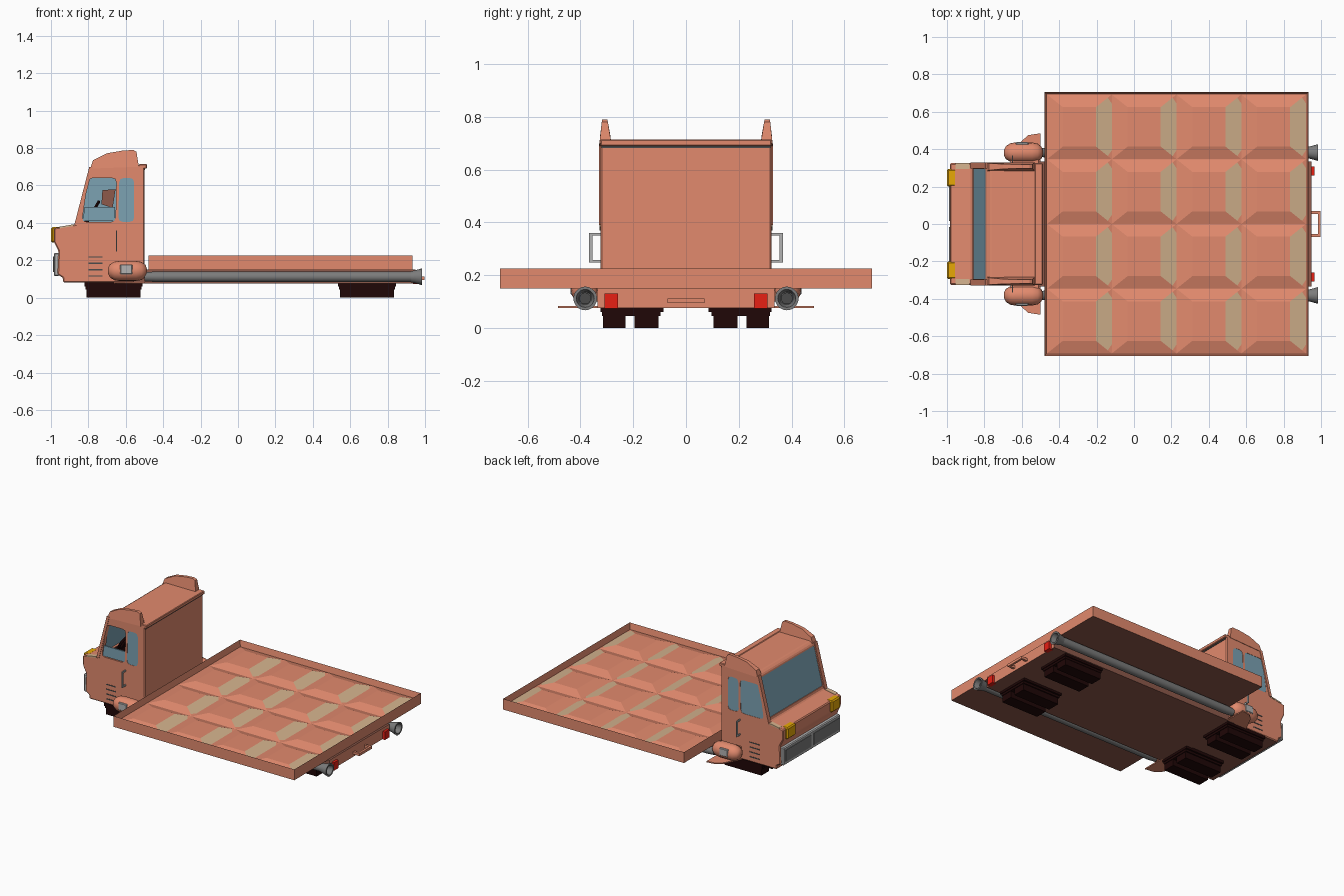
import bpy, bmesh, math
from mathutils import Vector

if "Cube" in bpy.data.objects:
    bpy.data.objects.remove(bpy.data.objects["Cube"])


def mat(name, r, g, b):
    m = bpy.data.materials.new(name)
    m.diffuse_color = (r, g, b, 1)
    m.use_nodes = True
    m.node_tree.nodes["Principled BSDF"].inputs["Base Color"].default_value = m.diffuse_color
    return m


PAINT = mat("salmon paint", 0.76, 0.255, 0.155)
TAN = mat("tan panel", 0.66, 0.45, 0.27)
GLASS = mat("blue glass", 0.20, 0.36, 0.45)
BLACK = mat("dark rubber", 0.014, 0.002, 0.002)
BROWN = mat("underside brown", 0.27, 0.10, 0.07)
GREY = mat("pipe grey", 0.20, 0.20, 0.20)
LIGHT = mat("light metal", 0.45, 0.45, 0.45)
YELLOW = mat("amber lamp", 0.85, 0.42, 0.002)
RED = mat("red lamp", 0.80, 0.014, 0.007)
DARK = mat("dark grey", 0.07, 0.07, 0.07)


def finish(name, bm, *mats):
    bmesh.ops.recalc_face_normals(bm, faces=bm.faces)
    me = bpy.data.meshes.new(name)
    bm.to_mesh(me)
    bm.free()
    for m in mats:
        me.materials.append(m)
    ob = bpy.data.objects.new(name, me)
    bpy.context.collection.objects.link(ob)
    return ob


def activate(ob):
    bpy.ops.object.select_all(action='DESELECT')
    ob.select_set(True)
    bpy.context.view_layer.objects.active = ob


def prism(name, pts, a, b, m, axis='y', bevel=0):
    """Extrude a 2D outline (xz for axis y, xy for axis z) from a to b."""
    bm = bmesh.new()
    put = (lambda p, t: (p[0], t, p[1])) if axis == 'y' else (lambda p, t: (p[0], p[1], t))
    lo = [bm.verts.new(put(p, a)) for p in pts]
    hi = [bm.verts.new(put(p, b)) for p in pts]
    bm.faces.new(lo)
    bm.faces.new(hi)
    n = len(pts)
    for i in range(n):
        bm.faces.new((lo[i], lo[(i + 1) % n], hi[(i + 1) % n], hi[i]))
    bmesh.ops.recalc_face_normals(bm, faces=bm.faces)
    if bevel:
        bmesh.ops.bevel(bm, geom=bm.edges[:], offset=bevel, segments=1, affect='EDGES')
    return finish(name, bm, m)


def box(name, x0, x1, y0, y1, z0, z1, m, bevel=0):
    return prism(name, [(x0, z0), (x1, z0), (x1, z1), (x0, z1)], y0, y1, m, bevel=bevel)


def rounded(pts, r):
    """Round every corner of an outline."""
    out = []
    for i, p in enumerate(pts):
        p = Vector(p)
        a = p + (Vector(pts[i - 1]) - p).normalized() * r
        b = p + (Vector(pts[(i + 1) % len(pts)]) - p).normalized() * r
        out += [tuple(a), tuple((a + b) / 4 + p / 2), tuple(b)]
    return out


def lathe(name, prof, y, z, m, n=20):
    """Spin (x, radius) points about a line along x."""
    bm = bmesh.new()
    rings = [[bm.verts.new((x, y + r * math.cos(2 * math.pi * i / n), z + r * math.sin(2 * math.pi * i / n)))
              for i in range(n)] for x, r in prof]
    for a, b in zip(rings, rings[1:]):
        for i in range(n):
            bm.faces.new((a[i], a[(i + 1) % n], b[(i + 1) % n], b[i]))
    bm.faces.new(rings[0])
    bm.faces.new(rings[-1])
    ob = finish(name, bm, m)
    activate(ob)
    bpy.ops.object.shade_smooth_by_angle(angle=math.radians(35))


def cut(ob, cutter):
    mod = ob.modifiers.new("cut", 'BOOLEAN')
    mod.operation, mod.solver, mod.object = 'DIFFERENCE', 'EXACT', cutter
    activate(ob)
    bpy.ops.object.modifier_apply(modifier=mod.name)
    bpy.data.objects.remove(cutter)


def brown_where(ob, test):
    ob.data.materials.append(BROWN)
    for p in ob.data.polygons:
        if test(p):
            p.material_index = len(ob.data.materials) - 1


# Cab shell, hollowed, with window openings
cab = prism("cab", [(-0.50, 0.08), (-0.935, 0.08), (-0.935, 0.105), (-0.965, 0.125), (-0.96, 0.25),
                    (-0.985, 0.30), (-0.985, 0.372), (-0.868, 0.392), (-0.79, 0.695), (-0.765, 0.71),
                    (-0.50, 0.71)], -0.325, 0.325, PAINT, bevel=0.006)
cut(cab, prism("cavity", [(-0.84, 0.22), (-0.53, 0.22), (-0.53, 0.685), (-0.765, 0.685), (-0.835, 0.41)],
               -0.30, 0.30, PAINT))
cut(cab, prism("screen_hole", [(-0.91, 0.415), (-0.80, 0.415), (-0.735, 0.68), (-0.84, 0.68)],
               -0.295, 0.295, PAINT))
door = rounded([(-0.835, 0.405), (-0.655, 0.405), (-0.65, 0.64), (-0.80, 0.64)], 0.025)
rear = rounded([(-0.64, 0.405), (-0.555, 0.405), (-0.555, 0.64), (-0.635, 0.64)], 0.025)
for outline in (door, rear):
    cut(cab, prism("window_hole", outline, -0.4, 0.4, PAINT))
brown_where(cab, lambda p: p.normal.z < -0.9 and p.center.z < 0.09)

# Glass; the pane in the -y door is wound down
prism("windscreen", [(-0.859, 0.41), (-0.851, 0.41), (-0.783, 0.685), (-0.791, 0.685)], -0.299, 0.299, GLASS)
for s in (-1, 1):
    a, b = sorted((s * 0.314, s * 0.323))
    prism("rear_side_window", rear, a, b, GLASS)
    low = [(-0.83, 0.41), (-0.657, 0.41), (-0.657, 0.485), (-0.82, 0.485)]
    prism("door_window", low if s < 0 else door, a, b, GLASS)

# Interior: seats, dashboard and steering wheel
for s in (-1, 1):
    y = s * 0.15
    box("seat_base", -0.74, -0.57, y - 0.09, y + 0.09, 0.22, 0.36, BROWN, 0.012)
    prism("seat_back", [(-0.66, 0.34), (-0.59, 0.34), (-0.56, 0.56), (-0.61, 0.56)], y - 0.08, y + 0.08, BROWN)
    prism("headrest", [(-0.73, 0.50), (-0.67, 0.48), (-0.655, 0.58), (-0.725, 0.575)], y - 0.06, y + 0.06, BROWN)
box("dashboard", -0.84, -0.80, -0.30, 0.30, 0.30, 0.41, BLACK)
bpy.ops.mesh.primitive_torus_add(major_radius=0.06, minor_radius=0.009, major_segments=20, minor_segments=6,
                                 location=(-0.775, -0.15, 0.46), rotation=(0, math.radians(-60), 0))
bpy.context.object.name = "steering_wheel"
bpy.context.object.data.materials.append(BLACK)
prism("steering_column", [(-0.82, 0.40), (-0.81, 0.39), (-0.77, 0.455), (-0.78, 0.465)], -0.165, -0.135, BLACK)

# Roof lip and groove
box("roof_lip", -0.53, -0.487, -0.325, 0.325, 0.69, 0.714, PAINT, 0.004)
box("roof_groove", -0.505, -0.497, -0.32, 0.32, 0.682, 0.69, DARK)

for s in (-1, 1):
    # Roof fin, narrower at the top
    fin = prism("roof_fin", [(-0.79, 0.69), (-0.775, 0.735), (-0.70, 0.772), (-0.62, 0.786), (-0.56, 0.79),
                             (-0.543, 0.78), (-0.53, 0.70)], *sorted((s * 0.283, s * 0.328)), PAINT)
    for v in fin.data.vertices:
        k = max(0, (v.co.z - 0.71) / 0.08)
        v.co.y += (s * 0.31 - v.co.y) * 0.55 * k
    # Front pillar strip and pale hood edge
    prism("pillar_trim", [(-0.875, 0.39), (-0.855, 0.39), (-0.775, 0.70), (-0.795, 0.70)],
          *sorted((s * 0.298, s * 0.329)), PAINT)
    prism("hood_edge", [(-0.955, 0.370), (-0.88, 0.383), (-0.88, 0.392), (-0.955, 0.379)],
          *sorted((s * 0.295, s * 0.327)), TAN)
    # Head lamps wrap over the hood edge
    box("head_lamp", -1.0, -0.95, *sorted((s * 0.20, s * 0.295)), 0.295, 0.377, YELLOW, 0.008)
    # Door handle loop
    y0, y1 = sorted((s * 0.32, s * 0.365))
    for z in (0.253, 0.355):
        box("handle_stub", -0.653, -0.646, y0, y1, z - 0.005, z + 0.005, LIGHT)
    box("handle_bar", -0.653, -0.646, *sorted((s * 0.355, s * 0.367)), 0.248, 0.36, LIGHT)
    # Side vents
    for i in range(4):
        box("side_vent", -0.80, -0.725, *sorted((s * 0.32, s * 0.327)), 0.112 + i * 0.034, 0.119 + i * 0.034, DARK)
    # Side tank with badge plate and step wing
    lathe("side_tank", [(-0.695, 0.015), (-0.685, 0.035), (-0.66, 0.05), (-0.635, 0.054), (-0.545, 0.054),
                        (-0.515, 0.048), (-0.495, 0.033), (-0.487, 0.012)], s * 0.382, 0.143, PAINT, 16)
    box("tank_plate", -0.63, -0.565, *sorted((s * 0.422, s * 0.438)), 0.125, 0.178, LIGHT, 0.004)
    box("tank_mount", -0.66, -0.51, *sorted((s * 0.31, s * 0.36)), 0.10, 0.17, PAINT)
    prism("step_wing", [(-0.67, s * 0.31), (-0.64, s * 0.37), (-0.605, s * 0.44), (-0.565, s * 0.475),
                        (-0.50, s * 0.485), (-0.50, s * 0.31)], 0.076, 0.084, PAINT, 'z')
    # Exhaust pipe with flared, hollow end
    lathe("exhaust_pipe", [(-0.50, 0.024), (-0.44, 0.028), (0.93, 0.028)], s * 0.382, 0.112, GREY)
    lathe("exhaust_flare", [(0.925, 0.030), (0.945, 0.034), (0.985, 0.045), (0.985, 0.034), (0.945, 0.024)],
          s * 0.382, 0.112, GREY)
    lathe("exhaust_core", [(0.94, 0.022), (0.952, 0.022)], s * 0.382, 0.112, DARK)
    # Tail lamp
    box("tail_lamp", 0.935, 0.966, *sorted((s * 0.258, s * 0.308)), 0.074, 0.13, RED)
    # Stepped ground pads, front and rear
    for x in (-0.665, 0.69):
        box("pad_top", x - 0.155, x + 0.155, *sorted((s * 0.085, s * 0.325)), 0.06, 0.082, BLACK)
        box("pad_middle", x - 0.15, x + 0.15, *sorted((s * 0.097, s * 0.318)), 0.045, 0.062, BLACK)
        for a, b in ((0.105, 0.195), (0.23, 0.315)):
            box("pad_foot", x - 0.145, x + 0.145, *sorted((s * a, s * b)), 0.0, 0.05, BLACK)

# Front bumper with two recesses
box("front_bumper", -0.985, -0.955, -0.315, 0.315, 0.115, 0.24, LIGHT, 0.006)
for y in (-0.155, 0.155):
    box("bumper_recess", -0.989, -0.98, y - 0.14, y + 0.14, 0.138, 0.22, GREY)

# Chassis and rear hitch loop
chassis = box("chassis", -0.56, 0.948, -0.335, 0.335, 0.076, 0.152, PAINT)
brown_where(chassis, lambda p: abs(p.normal.x) < 0.5)
for y in (-0.062, 0.062):
    box("hitch_arm", 0.94, 0.997, y - 0.008, y + 0.008, 0.094, 0.112, PAINT)
box("hitch_bar", 0.983, 0.998, -0.07, 0.07, 0.094, 0.112, PAINT)

# Tray: a box with its top inset and sunk
bm = bmesh.new()
bmesh.ops.create_cube(bm, size=1)
for v in bm.verts:
    v.co = (0.2275 + v.co.x * 1.411, v.co.y * 1.41, 0.187 + v.co.z * 0.076)
top = max(bm.faces, key=lambda f: f.calc_center_median().z)
bmesh.ops.inset_region(bm, faces=[top], thickness=0.013)
for v in top.verts:
    v.co.z -= 0.044
brown_where(finish("tray", bm, PAINT), lambda p: p.normal.z < -0.9)

# Sixteen shallow humps on the tray floor, with a tan panel on each rear slope
bm = bmesh.new()
for i in range(4):
    for j in range(4):
        cx, cy = 0.2275 + (i - 1.5) * 0.3462, (j - 1.5) * 0.3462

        def ring(hx, hy, z):
            return [bm.verts.new((cx + a * hx, cy + b * hy, z)) for a, b in ((-1, -1), (1, -1), (1, 1), (-1, 1))]
        lo, hi = ring(0.173, 0.173, 0.182), ring(0.088, 0.105, 0.203)
        bm.faces.new(hi)
        for k in (0, 2, 3):
            bm.faces.new((lo[k], lo[(k + 1) % 4], hi[(k + 1) % 4], hi[k]))
        mid = [bm.verts.new(lo[k].co.lerp(hi[k].co, 0.25)) for k in (1, 2)]
        end = [bm.verts.new((cx + 0.173, cy + t, 0.182)) for t in (-0.125, 0.125)]
        bm.faces.new((hi[1], mid[0], end[0], end[1], mid[1], hi[2])).material_index = 1
        bm.faces.new((mid[0], lo[1], end[0]))
        bm.faces.new((mid[1], end[1], lo[2]))
finish("tray_humps", bm, PAINT, TAN)
